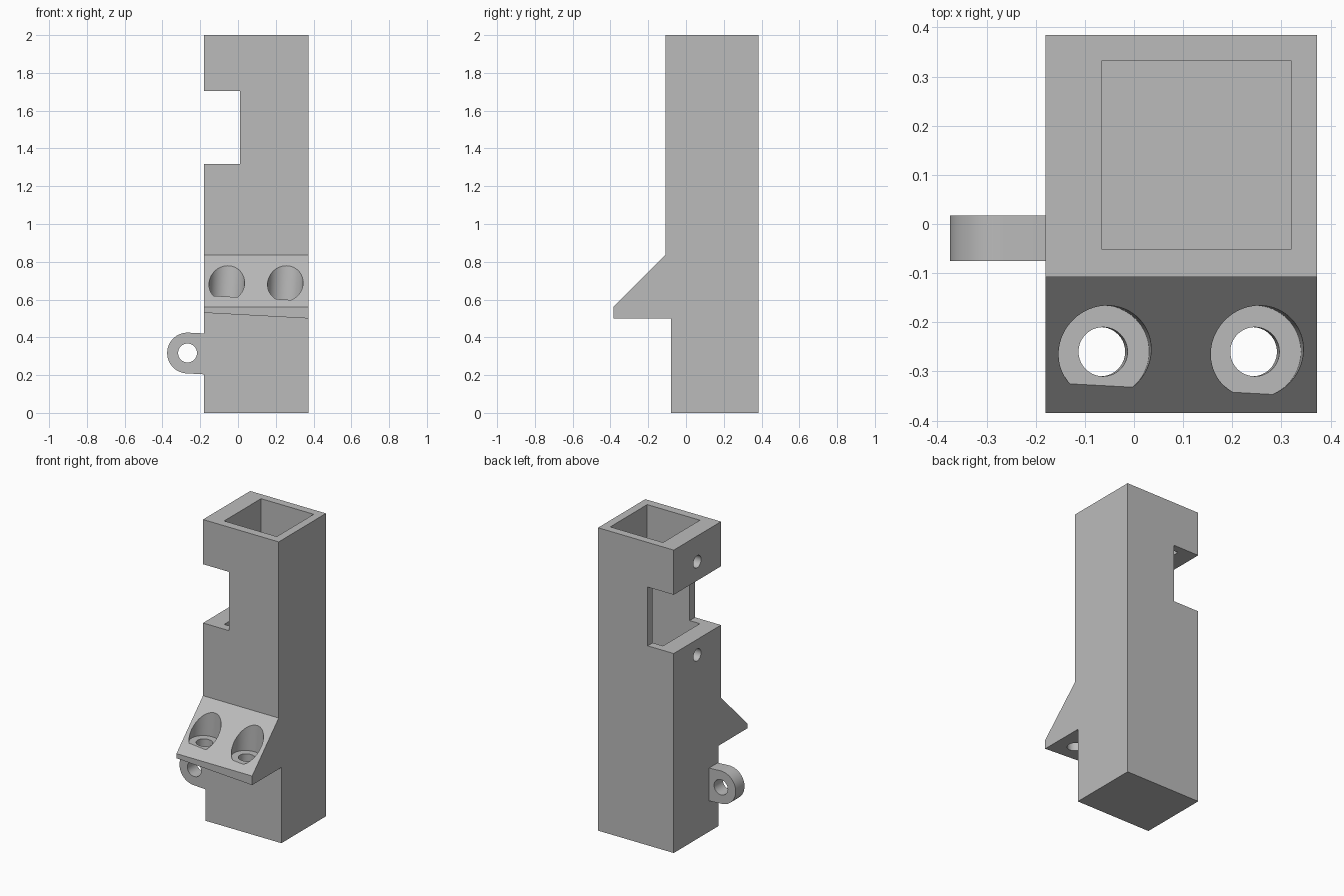
import bpy, bmesh, math
from mathutils import Matrix, Vector

if "Cube" in bpy.data.objects:
    bpy.data.objects.remove(bpy.data.objects["Cube"])

grey = bpy.data.materials.new("plain grey")
grey.use_nodes = True
colour = (0.5, 0.5, 0.5, 1)
grey.diffuse_color = colour
grey.node_tree.nodes["Principled BSDF"].inputs["Base Color"].default_value = colour

TILT = 0.054  # slight lean shared by the ledge underside, bolt holes and ear
LEFT, RIGHT = -0.18, 0.373


def finish(name, bm):
    bmesh.ops.recalc_face_normals(bm, faces=bm.faces)
    mesh = bpy.data.meshes.new(name)
    bm.to_mesh(mesh)
    bm.free()
    mesh.materials.append(grey)
    ob = bpy.data.objects.new(name, mesh)
    bpy.context.collection.objects.link(ob)
    return ob


def prism(name, points, direction):
    """Extrude a closed outline along a direction."""
    bm = bmesh.new()
    face = bm.faces.new([bm.verts.new(p) for p in points])
    out = bmesh.ops.extrude_face_region(bm, geom=[face])
    moved = [v for v in out["geom"] if isinstance(v, bmesh.types.BMVert)]
    bmesh.ops.translate(bm, vec=Vector(direction), verts=moved)
    return finish(name, bm)


def box(name, low, high):
    bm = bmesh.new()
    size = [b - a for a, b in zip(low, high)]
    mid = [(a + b) / 2 for a, b in zip(low, high)]
    bmesh.ops.create_cube(bm, size=1, matrix=Matrix.Translation(mid) @ Matrix.Diagonal(size + [1]))
    return finish(name, bm)


def rod(name, start, axis, length, radius):
    """Cylinder that starts at a point and runs along an axis."""
    bm = bmesh.new()
    axis = Vector(axis).normalized()
    turn = axis.to_track_quat("Z", "Y").to_matrix().to_4x4()
    place = Matrix.Translation(Vector(start) + axis * length / 2) @ turn
    bmesh.ops.create_cone(bm, cap_ends=True, segments=64, radius1=radius,
                          radius2=radius, depth=length, matrix=place)
    return finish(name, bm)


def carve(ob, cutters):
    """Subtract each cutter in turn, then throw the cutters away."""
    for cutter in cutters:
        cutter.hide_render = True
        mod = ob.modifiers.new("cut", "BOOLEAN")
        mod.operation = "DIFFERENCE"
        mod.solver = "EXACT"
        mod.object = cutter
    bpy.context.view_layer.update()
    deps = bpy.context.evaluated_depsgraph_get()
    carved = bpy.data.meshes.new_from_object(ob.evaluated_get(deps))
    ob.modifiers.clear()
    ob.data = carved
    for cutter in cutters:
        bpy.data.objects.remove(cutter)


def smooth(ob):
    bpy.ops.object.select_all(action="DESELECT")
    ob.select_set(True)
    bpy.context.view_layer.objects.active = ob
    bpy.ops.object.shade_smooth_by_angle(angle=math.radians(30))


# Column with the sloped ledge, extruded sideways from its side profile
side = [(0.385, 0), (0.385, 2), (-0.108, 2), (-0.108, 0.837),
        (-0.385, 0.56), (-0.385, 0.5), (-0.08, 0.5), (-0.08, 0)]
body = prism("column_body", [(LEFT, y, z) for y, z in side], (RIGHT - LEFT, 0, 0))
for v in body.data.vertices:
    if abs(v.co.z - 0.5) < 0.01:
        v.co.z += TILT * (RIGHT - v.co.x)

# Inner shaft and side window
cutters = [box("shaft_cutter", (-0.065, -0.052, 0.08), (0.32, 0.333, 2.2)),
           box("window_cutter", (-0.4, -0.3, 1.317), (0.01, 0.6, 1.705))]

# Pin holes in the thick wall above and below the window
for z in (1.83, 1.215):
    cutters.append(rod("pin_hole_cutter", (-0.3, 0.14, z), (1, 0, 0), 0.3, 0.04))

# Counterbored bolt holes through the ledge
up = Vector((math.sin(TILT), 0, math.cos(TILT)))
for x, z in ((-0.063, 0.616), (0.246, 0.6)):
    seat = Vector((x, -0.26, z))
    cutters.append(rod("counterbore_cutter", seat, up, 0.3, 0.094))
    cutters.append(rod("bolt_hole_cutter", seat - up * 0.2, up, 0.3, 0.05))
carve(body, cutters)
smooth(body)

# Rounded ear on the side, with a hole
radius, reach = 0.108, 0.12
outline = [(reach, -radius)]
for i in range(33):
    a = -math.pi / 2 - math.pi * i / 32
    outline.append((radius * math.cos(a), radius * math.sin(a)))
outline.append((reach, radius))
lean = Matrix.Rotation(TILT, 3, "Y")
centre = Vector((-0.267, -0.075, 0.317))
ear = prism("side_ear", [centre + lean @ Vector((x, 0, z)) for x, z in outline], (0, 0.092, 0))
carve(ear, [rod("ear_hole_cutter", centre - Vector((0, 0.1, 0)), (0, 1, 0), 0.3, 0.05)])
smooth(ear)
